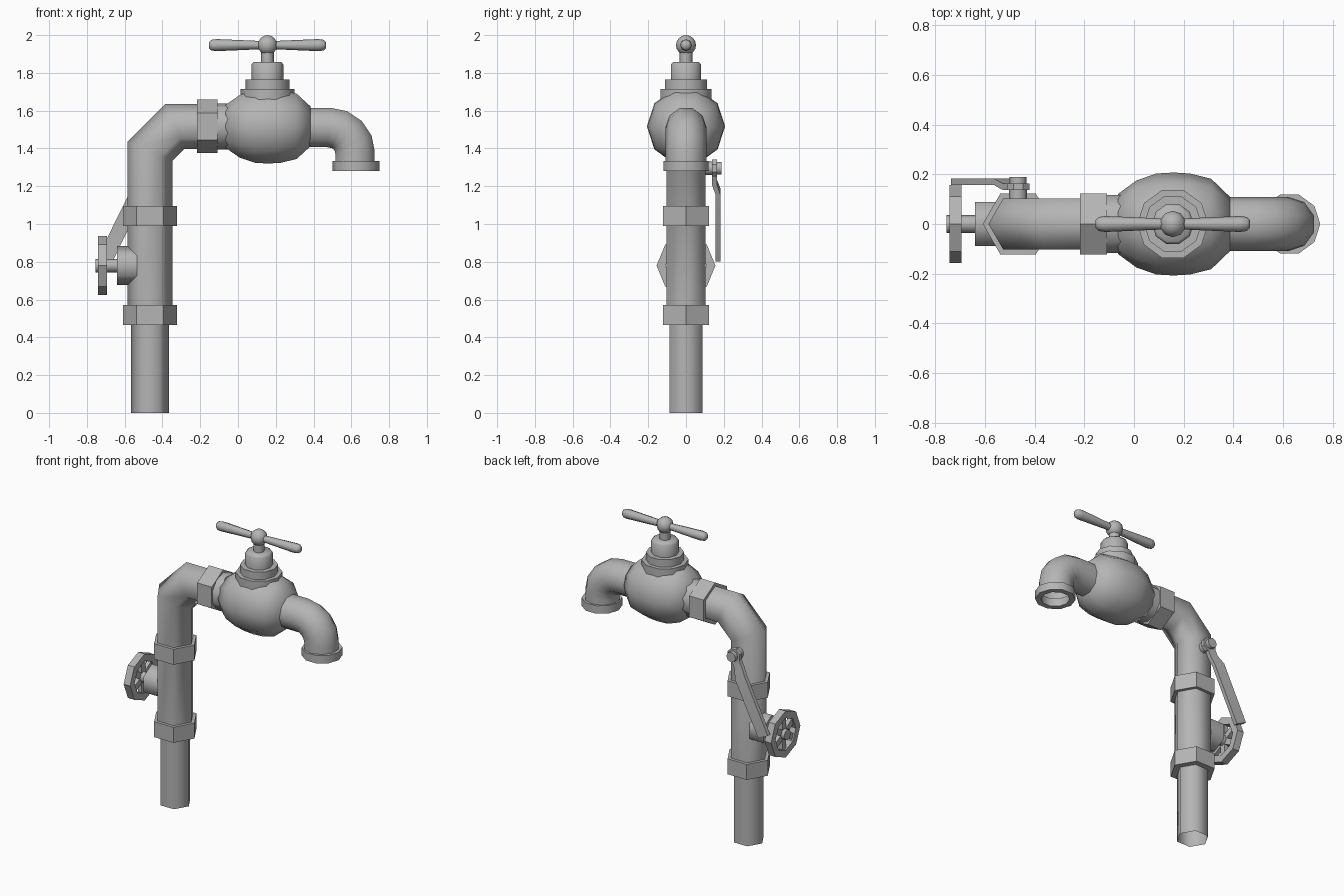
import bpy, bmesh, math
from mathutils import Vector, Matrix

cube = bpy.data.objects.get("Cube")
if cube:
    bpy.data.objects.remove(cube, do_unlink=True)

metal = bpy.data.materials.new("grey metal")
metal.use_nodes = True
GREY = (0.46, 0.46, 0.46, 1)
metal.diffuse_color = GREY
metal.node_tree.nodes["Principled BSDF"].inputs["Base Color"].default_value = GREY

X, Y, Z = Vector((1, 0, 0)), Vector((0, 1, 0)), Vector((0, 0, 1))
SMOOTH, FLAT = 65, 25


def finish(name, bm, angle):
    """Turn a bmesh into an object, smooth below the given edge angle."""
    bmesh.ops.recalc_face_normals(bm, faces=bm.faces)
    mesh = bpy.data.meshes.new(name)
    bm.to_mesh(mesh)
    bm.free()
    mesh.shade_smooth()
    mesh.set_sharp_from_angle(angle=math.radians(angle))
    mesh.materials.append(metal)
    obj = bpy.data.objects.new(name, mesh)
    bpy.context.collection.objects.link(obj)
    return obj


def skin(name, loops, angle, caps=True, closed=False):
    """Bridge rings of points; close as a loop or cap the ends."""
    bm = bmesh.new()
    rings = [[bm.verts.new(p) for p in loop] for loop in loops]
    pairs = list(zip(rings, rings[1:]))
    if closed:
        pairs.append((rings[-1], rings[0]))
    for a, b in pairs:
        for i in range(len(a)):
            j = (i + 1) % len(a)
            bm.faces.new((a[i], a[j], b[j], b[i]))
    if caps and not closed:
        bm.faces.new(rings[0])
        bm.faces.new(rings[-1])
    return finish(name, bm, angle)


def ring(centre, normal, radius, sides, phase=0, stretch=1):
    u = X if abs(normal.y) > 0.5 else Y
    v = u.cross(normal)
    turn = [math.radians(phase) + math.tau * i / sides for i in range(sides)]
    return [centre + radius * (stretch * math.cos(a) * v + math.sin(a) * u) for a in turn]


def lathe(name, origin, axis, profile, sides=10, phase=0, angle=SMOOTH, **kw):
    """Profile of (distance along axis, radius)."""
    o = Vector(origin)
    return skin(name, [ring(o + axis * t, axis, r, sides, phase) for t, r in profile], angle, **kw)


def pipe(name, path, radius, sides, phase=0):
    """Open tube along a path with mitred bends."""
    pts = [Vector((x, 0, z)) for x, z in path]
    dirs = [(b - a).normalized() for a, b in zip(pts, pts[1:])]
    loops = []
    for i, p in enumerate(pts):
        d0, d1 = dirs[max(i - 1, 0)], dirs[min(i, len(dirs) - 1)]
        n = (d0 + d1).normalized()
        loops.append(ring(p, n, radius, sides, phase, 1 / n.dot(d0)))
    return skin(name, loops, SMOOTH, caps=False)


PIPE_X, ARM_Z, TAP_X = -0.466, 1.517, 0.156

# Standing pipe, elbow and hexagonal nuts
pipe("lower_pipe", [(PIPE_X, 0), (PIPE_X, 0.52)], 0.1, 6)
pipe("elbow_pipe", [(PIPE_X, 0.5), (PIPE_X, 1.385), (-0.334, ARM_Z), (-0.06, ARM_Z)], 0.119, 6)
for label, z in (("lower", 0.466), ("upper", 0.99)):
    lathe(label + "_nut", (PIPE_X, 0, z), Z, [(0, 0.142), (0.104, 0.142)], 6, angle=FLAT)
lathe("arm_nut", (-0.217, 0, ARM_Z), X, [(0, 0.142), (0.108, 0.142)], 6, angle=FLAT)

# Valve body with collar
lathe("collar", (-0.12, 0, ARM_Z), X, [(0, 0.122), (0.08, 0.122)])
lathe("valve_body", (0, 0, ARM_Z), X,
      [(-0.065, 0.12), (0.01, 0.175), (0.09, 0.203), (0.16, 0.207), (0.225, 0.203),
       (0.31, 0.182), (0.385, 0.11)], 10, 90)

# Curved spout with a hollow lip
bend = [(0.485 + 0.135 * math.sin(a), 1.375 + 0.135 * math.cos(a))
        for a in (math.pi / 8 * i for i in range(5))]
pipe("spout", [(0.36, 1.51)] + bend + [(0.62, 1.32)], 0.109, 10, 18)
lathe("spout_lip", (0.625, 0, 1.28), Z,
      [(0, 0.124), (0.053, 0.124), (0.053, 0.088), (0, 0.088)], 10, closed=True)

# Stepped bonnet, stem and cross handle
lathe("bonnet", (TAP_X, 0, 0), Z,
      [(1.6, 0.143), (1.715, 0.143), (1.715, 0.116), (1.765, 0.116), (1.765, 0.084),
       (1.845, 0.084), (1.857, 0.073)], 10)
lathe("stem", (TAP_X, 0, 1.84), Z, [(0, 0.034), (0.1, 0.034)], 8)
half_bar = [(0.31, 0.016), (0.298, 0.028), (0.27, 0.032), (0.04, 0.022)]
lathe("handle_bar", (TAP_X, 0, 1.947), X,
      [(-t, r) for t, r in half_bar] + half_bar[::-1], 8)
bm = bmesh.new()
bmesh.ops.create_uvsphere(bm, u_segments=10, v_segments=8, radius=0.053,
                          matrix=Matrix.Translation((TAP_X, 0, 1.947)))
finish("handle_ball", bm, SMOOTH)

# Side valve with spoked wheel
WHEEL_Z = 0.78
lathe("side_valve_neck", (PIPE_X, 0, WHEEL_Z), X, [(-0.174, 0.103), (0, 0.103)], 6)
lathe("wheel_axle", (0, 0, WHEEL_Z), X, [(-0.754, 0.036), (-0.62, 0.036)], 8)
lathe("wheel_rim", (0, 0, WHEEL_Z), X,
      [(-0.741, 0.156), (-0.693, 0.156), (-0.693, 0.108), (-0.741, 0.108)], 8,
      angle=FLAT, closed=True)
for i in range(3):
    bm = bmesh.new()
    place = (Matrix.Translation((-0.717, 0, WHEEL_Z)) @ Matrix.Rotation(math.pi / 3 * i, 4, 'X')
             @ Matrix.Diagonal((0.028, 0.04, 0.23, 1)))
    bmesh.ops.create_cube(bm, size=1, matrix=place)
    finish("wheel_spoke_%d" % (i + 1), bm, FLAT)

# Rear lever: pivot, eye and cranked arm
PIVOT = Vector((PIPE_X, 0, 1.295))
lathe("lever_post", PIVOT, Y, [(0.08, 0.036), (0.14, 0.036)], 8)
lathe("lever_eye", PIVOT, Y, [(0.137, 0.049), (0.163, 0.049)], 8, 22.5, FLAT)
lathe("lever_bolt", PIVOT, Y, [(0.16, 0.034), (0.188, 0.034)], 8)
along = Vector((-0.442, 0, -0.897))
across = Vector((0.897, 0, -0.442))
loops = []
for s, y, w in ((0.02, 0.137, 0.03), (0.08, 0.137, 0.03), (0.14, 0.157, 0.04), (0.53, 0.157, 0.04)):
    c = PIVOT + along * s
    loops.append([c + across * (w * k) + Y * (y + d)
                  for k, d in ((-1, 0), (1, 0), (1, 0.026), (-1, 0.026))])
skin("lever_arm", loops, FLAT)
